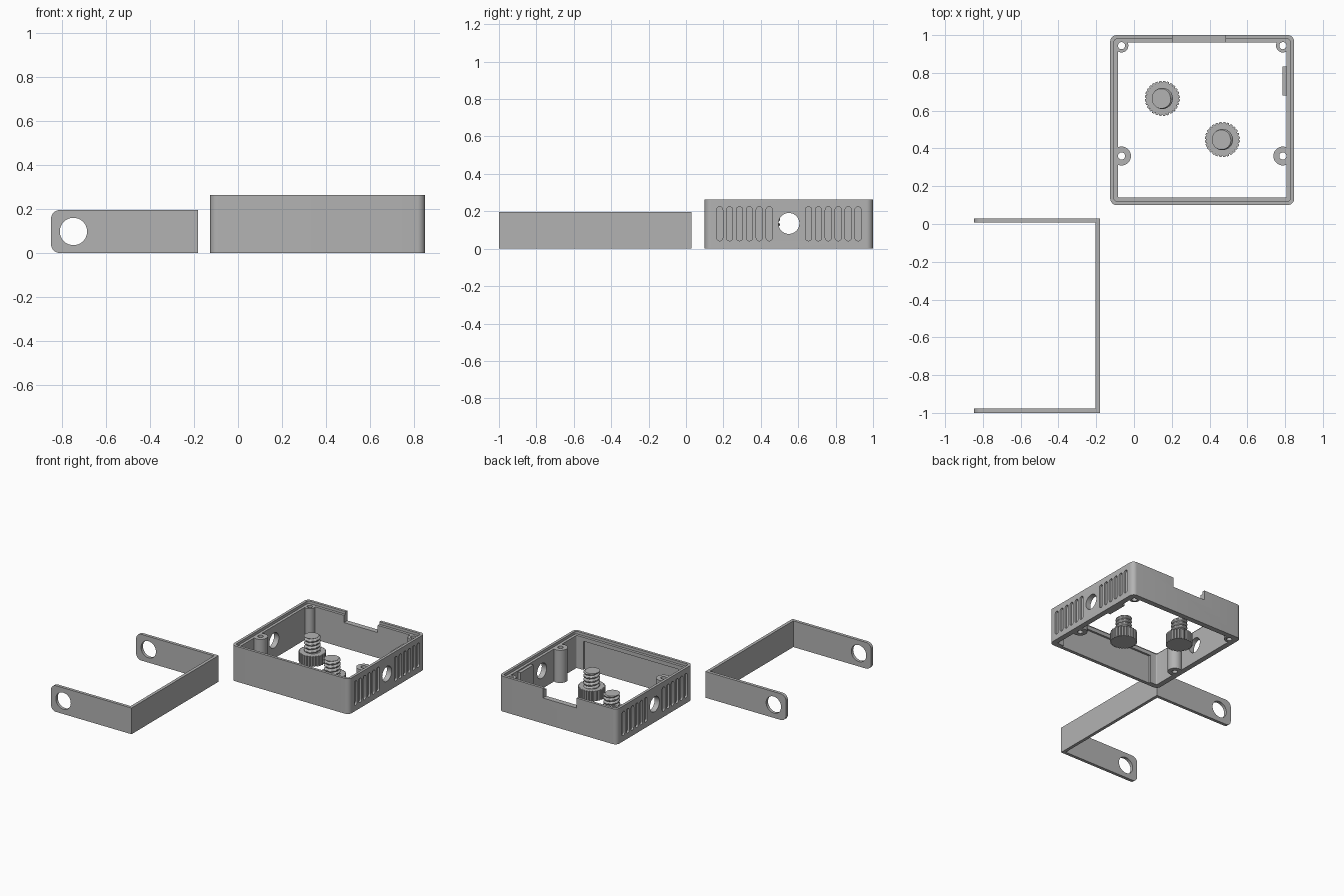
import bpy, bmesh, math
from mathutils import Matrix, Vector

if "Cube" in bpy.data.objects:
    bpy.data.objects.remove(bpy.data.objects["Cube"], do_unlink=True)

grey = bpy.data.materials.new("plain grey")
grey.use_nodes = True
colour = (0.45, 0.45, 0.45, 1)
grey.diffuse_color = colour
grey.node_tree.nodes["Principled BSDF"].inputs["Base Color"].default_value = colour


def make(name, bm):
    bmesh.ops.recalc_face_normals(bm, faces=bm.faces[:])
    mesh = bpy.data.meshes.new(name)
    bm.to_mesh(mesh)
    bm.free()
    mesh.materials.append(grey)
    obj = bpy.data.objects.new(name, mesh)
    bpy.context.collection.objects.link(obj)
    return obj


def rounded(x0, x1, y0, y1, r, steps=8):
    """Outline of a rectangle with round corners."""
    pts = []
    corners = [(x1 - r, y1 - r), (x0 + r, y1 - r), (x0 + r, y0 + r), (x1 - r, y0 + r)]
    for i, (cx, cy) in enumerate(corners):
        for k in range(steps + 1):
            a = math.pi / 2 * (i + k / steps)
            pts.append((cx + r * math.cos(a), cy + r * math.sin(a)))
    return pts


def circle(cx, cy, r, n=40):
    return [(cx + r * math.cos(math.tau * i / n), cy + r * math.sin(math.tau * i / n))
            for i in range(n)]


def prism(name, outline, lo, hi, axis="z"):
    """Extrude an outline along an axis; the outline uses the other two axes in order."""
    place = {"x": lambda a, b, h: (h, a, b),
             "y": lambda a, b, h: (a, h, b),
             "z": lambda a, b, h: (a, b, h)}[axis]
    bm = bmesh.new()
    low = [bm.verts.new(place(a, b, lo)) for a, b in outline]
    high = [bm.verts.new(place(a, b, hi)) for a, b in outline]
    bm.faces.new(low)
    bm.faces.new(high)
    n = len(outline)
    for i in range(n):
        j = (i + 1) % n
        bm.faces.new((low[i], low[j], high[j], high[i]))
    return make(name, bm)


def block(name, x0, x1, y0, y1, z0, z1):
    return prism(name, [(x0, y0), (x1, y0), (x1, y1), (x0, y1)], z0, z1)


def combine(target, tool, operation="DIFFERENCE"):
    tool.hide_render = True
    mod = target.modifiers.new("cut", "BOOLEAN")
    mod.operation = operation
    mod.solver = "EXACT"
    mod.object = tool
    graph = bpy.context.evaluated_depsgraph_get()
    mesh = bpy.data.meshes.new_from_object(target.evaluated_get(graph))
    target.modifiers.clear()
    target.data = mesh
    bpy.data.objects.remove(tool, do_unlink=True)


def smooth(obj, degrees=30):
    bpy.ops.object.select_all(action="DESELECT")
    obj.select_set(True)
    bpy.context.view_layer.objects.active = obj
    bpy.ops.object.shade_smooth_by_angle(angle=math.radians(degrees))


# Case frame: open top and bottom
X0, X1, Y0, Y1, H = -0.126, 0.848, 0.1, 1.0, 0.264
WALL, LIP = 0.04, 0.02
MID_Y = (Y0 + Y1) / 2
case = prism("case_frame", rounded(X0, X1, Y0, Y1, 0.035), 0, H)
combine(case, prism("cavity", rounded(X0 + WALL, X1 - WALL, Y0 + WALL, Y1 - WALL, 0.008, 4),
                    -0.1, 0.5))

# Screw posts and the block inside the right wall
posts = [(x, y, r) for x in (X0 + 0.06, X1 - 0.06) for y, r in ((0.944, 0.036), (0.36, 0.05))]
for x, y, r in posts:
    combine(case, prism("post", circle(x, y, r), 0, 0.252), "UNION")
combine(case, block("inner_block", 0.785, 0.82, 0.68, 0.835, 0, 0.235), "UNION")

# Seat for the lid, screw holes, cable notch and front wall recess
combine(case, prism("lid_seat", rounded(X0 + LIP, X1 - LIP, Y0 + LIP, Y1 - LIP, 0.018),
                    H - LIP, 0.5))
for x, y, r in posts:
    combine(case, prism("screw_hole", circle(x, y, 0.019, 24), -0.1, 0.5))
combine(case, block("notch", 0.205, 0.484, 0.93, 1.1, 0.19, 0.5))
combine(case, block("front_recess", -0.03, 0.752, 0.125, 0.2, -0.1, 0.215))

# Side holes and blind vent slots
combine(case, prism("side_hole", circle(MID_Y, 0.135, 0.056), -0.5, 1.2, "x"))
for side in (-1, 1):
    for i in range(6):
        y = MID_Y + side * (0.105 + 0.053 * i)
        outline = rounded(y - 0.0165, y + 0.0165, 0.042, 0.224, 0.016, 6)
        for lo, hi in ((X0 - 0.1, X0 + 0.015), (X1 - 0.015, X1 + 0.1)):
            combine(case, prism("vent", outline, lo, hi, "x"))
smooth(case)

# Bracket: long web with two rounded, drilled arms
BH, THICK = 0.196, 0.023
bracket = block("bracket", -0.204, -0.181, -1.0, 0.03, 0, BH)
for y in (-1.0, 0.03 - THICK):
    arc = rounded(-0.848, 0, 0, BH, 0.042)
    outline = [(min(x, -0.19), z) for x, z in arc[9:27]] + [(-0.19, 0), (-0.19, BH)]
    combine(bracket, prism("arm", outline, y, y + THICK, "y"), "UNION")
combine(bracket, prism("arm_hole", circle(-0.746, BH / 2, 0.062), -1.5, 0.5, "y"))
smooth(bracket)


# Thumb screws: knurled head and helical threaded shank
def thumb_screw(name, x, y):
    teeth, head_h, total = 28, 0.075, 0.19
    knurl = []
    for i in range(teeth):
        for step, r in ((0, 0.084), (0.25, 0.093), (0.75, 0.093), (0.99, 0.084)):
            a = math.tau * (i + step) / teeth
            knurl.append((x + r * math.cos(a), y + r * math.sin(a)))
    head = prism(name + "_head", knurl, 0, head_h)
    bevel = head.modifiers.new("bevel", "BEVEL")
    bevel.width = 0.004
    bevel.limit_method = "ANGLE"
    bevel.angle_limit = math.radians(80)

    pitch, n, rows = 0.027, 32, 40
    bm = bmesh.new()
    rings = []
    for k in range(rows + 1):
        z = head_h - 0.005 + (total - head_h + 0.005) * k / rows
        ring = []
        for i in range(n):
            phase = (z / pitch - i / n) % 1
            r = 0.043 + 0.013 * min(1, 1.4 * (1 - abs(2 * phase - 1)))
            a = math.tau * i / n
            ring.append(bm.verts.new((x + r * math.cos(a), y + r * math.sin(a), z)))
        rings.append(ring)
    for a, b in zip(rings, rings[1:]):
        for i in range(n):
            j = (i + 1) % n
            bm.faces.new((a[i], a[j], b[j], b[i]))
    bm.faces.new(rings[0])
    bm.faces.new(rings[-1])
    smooth(make(name + "_thread", bm))


thumb_screw("rear_screw", 0.15, 0.665)
thumb_screw("front_screw", 0.468, 0.447)
